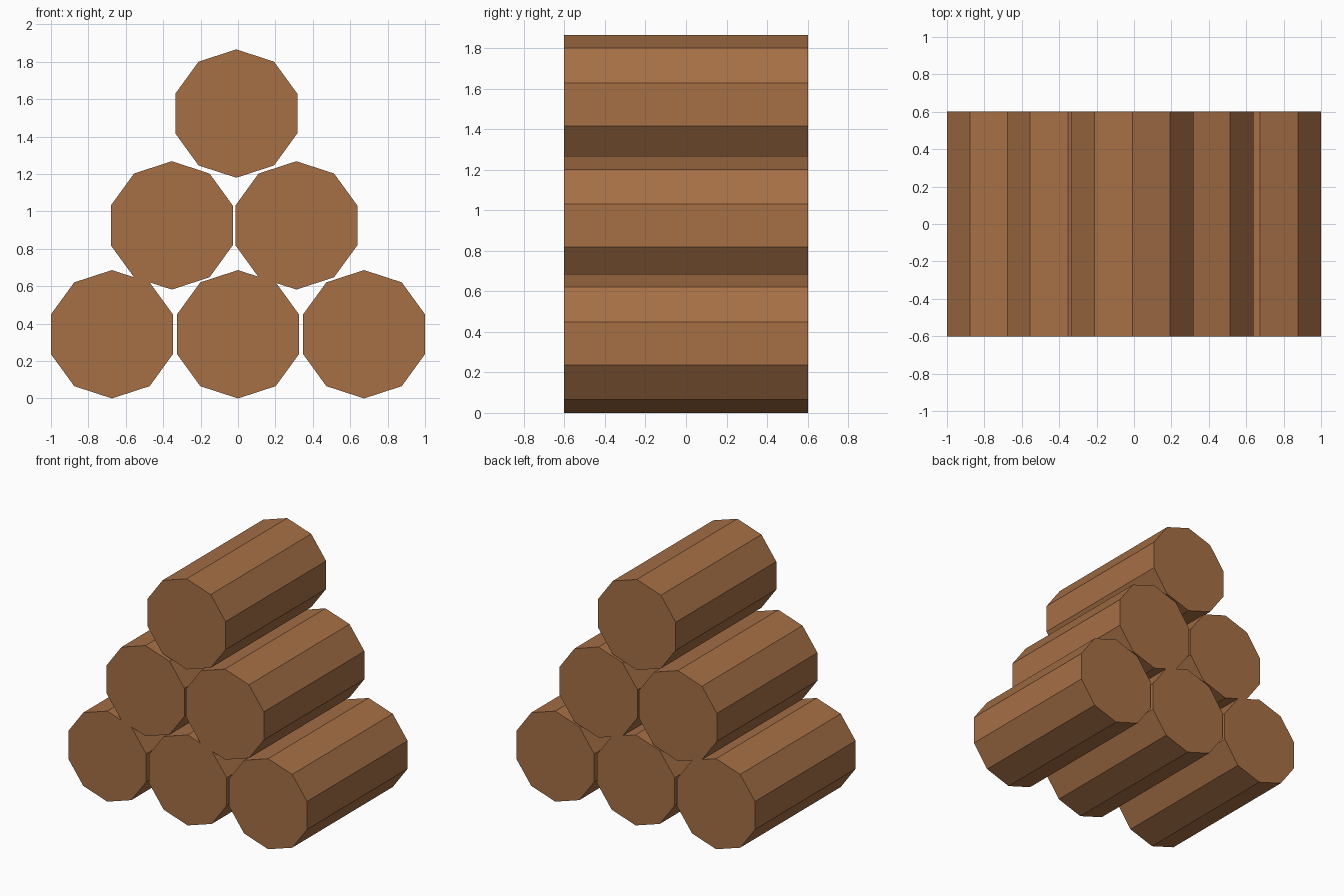
import bpy, bmesh
from math import sin, cos, tau

if "Cube" in bpy.data.objects:
    bpy.data.objects.remove(bpy.data.objects["Cube"])

R, HALF, SIDES = 0.343, 0.602, 10

bark = bpy.data.materials.new("bark")
bark.diffuse_color = (0.38, 0.16, 0.06, 1)
bark.use_nodes = True
bark.node_tree.nodes["Principled BSDF"].inputs["Base Color"].default_value = bark.diffuse_color


def log(name, x, z):
    # ten-sided log lying along y, one corner pointing straight up
    bm = bmesh.new()
    ring = [bm.verts.new((R * sin(tau * i / SIDES), -HALF, R * cos(tau * i / SIDES)))
            for i in range(SIDES)]
    front = bm.faces.new(ring)
    ext = bmesh.ops.extrude_face_region(bm, geom=[front], use_keep_orig=True)
    moved = [g for g in ext["geom"] if isinstance(g, bmesh.types.BMVert)]
    bmesh.ops.translate(bm, verts=moved, vec=(0, 2 * HALF, 0))
    bmesh.ops.recalc_face_normals(bm, faces=bm.faces)
    mesh = bpy.data.meshes.new(name)
    bm.to_mesh(mesh)
    bm.free()
    mesh.materials.append(bark)
    obj = bpy.data.objects.new(name, mesh)
    obj.location = (x, 0, z)
    bpy.context.collection.objects.link(obj)


# stacked rows: name, height of centres, x positions
rows = [
    ("bottom_log", 0.343, (-0.674, 0.0, 0.674)),
    ("middle_log", 0.925, (-0.354, 0.312)),
    ("top_log", 1.523, (-0.009,)),
]
for name, z, xs in rows:
    for i, x in enumerate(xs, 1):
        log(f"{name}_{i}", x, z)
